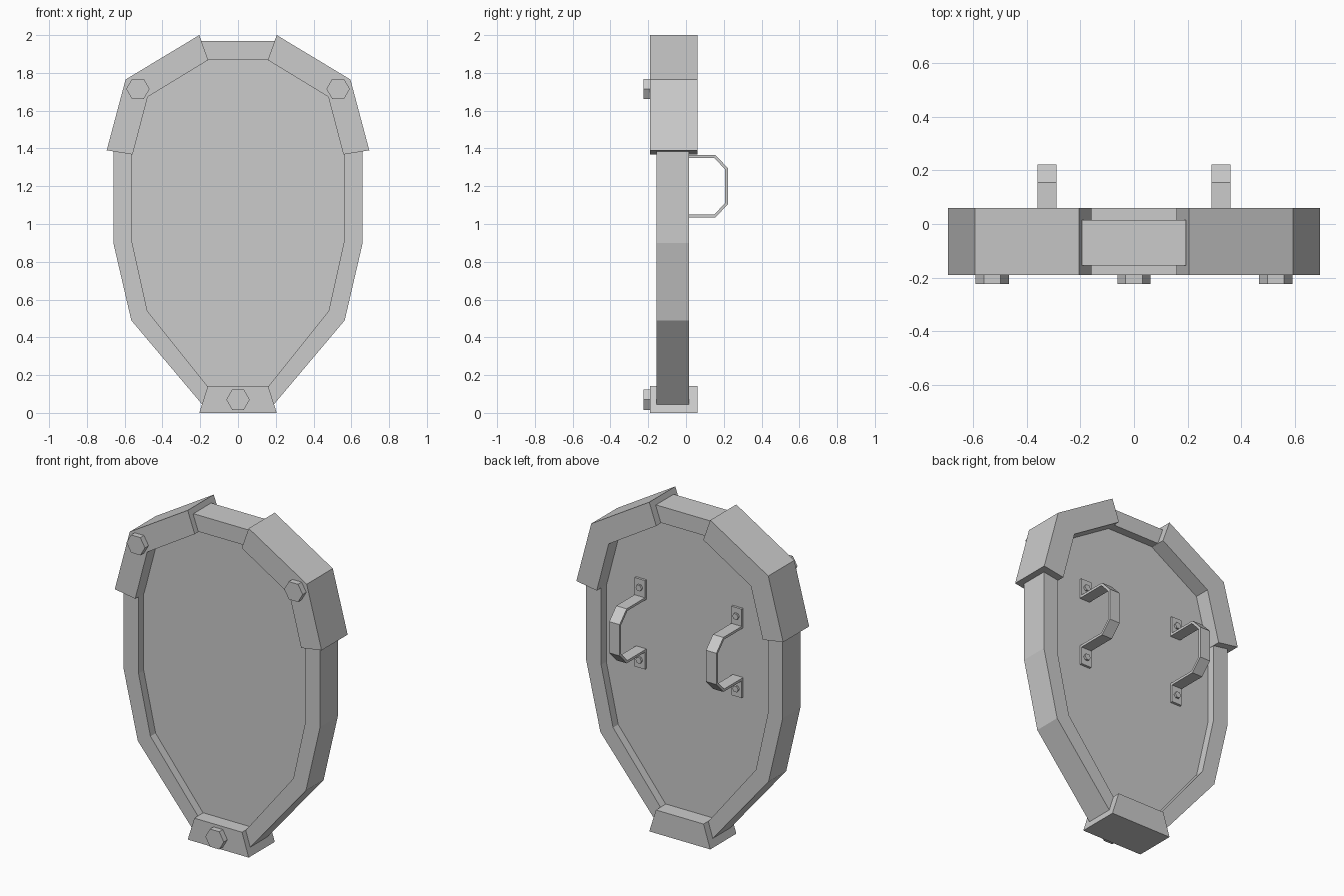
import bpy, bmesh, math
from mathutils import Matrix, Vector

if "Cube" in bpy.data.objects:
    bpy.data.objects.remove(bpy.data.objects["Cube"])

# Right-hand half outlines in (x, z), bottom to top
OUTER = [(0.19, 0.045), (0.565, 0.49), (0.66, 0.9), (0.66, 1.41), (0.565, 1.745), (0.19, 1.97)]
INNER = [(0.16, 0.14), (0.48, 0.54), (0.56, 0.9), (0.56, 1.37), (0.48, 1.675), (0.16, 1.87)]


def finish(name, bm):
    bmesh.ops.recalc_face_normals(bm, faces=bm.faces)
    mesh = bpy.data.meshes.new(name)
    bm.to_mesh(mesh)
    bm.free()
    obj = bpy.data.objects.new(name, mesh)
    bpy.context.collection.objects.link(obj)
    return obj


def full(half):
    return half + [(-x, z) for x, z in reversed(half)]


def prism(name, outline, y0, y1):
    """Extrude an (x, z) outline along y."""
    bm = bmesh.new()
    face = bm.faces.new([bm.verts.new((x, y0, z)) for x, z in outline])
    ext = bmesh.ops.extrude_face_region(bm, geom=[face])
    verts = [v for v in ext["geom"] if isinstance(v, bmesh.types.BMVert)]
    bmesh.ops.translate(bm, vec=(0, y1 - y0, 0), verts=verts)
    return finish(name, bm)


def bolt(name, x, z, r, y0, y1):
    bm = bmesh.new()
    bmesh.ops.create_cone(bm, cap_ends=True, segments=6, radius1=r, radius2=r, depth=y1 - y0)
    pts = [v.co for v in bm.verts]
    # put two hexagon corners on the x axis
    turn = 0 if max(c.x for c in pts) > r * 0.99 else math.radians(30)
    bm.transform(Matrix.Translation((x, (y0 + y1) / 2, z))
                 @ Matrix.Rotation(math.pi / 2, 4, 'X') @ Matrix.Rotation(turn, 4, 'Z'))
    return finish(name, bm)


def rim():
    bm = bmesh.new()
    loops = [[bm.verts.new((x, y, z)) for x, z in full(pts)]
             for pts, y in ((OUTER, -0.155), (OUTER, 0.015), (INNER, 0.015), (INNER, -0.155))]
    n = len(loops[0])
    for k in range(4):
        a, b = loops[k], loops[(k + 1) % 4]
        for i in range(n):
            j = (i + 1) % n
            bm.faces.new((a[i], a[j], b[j], b[i]))
    return finish("rim", bm)


def handle(name, x, width=0.07, t=0.015):
    """Bent strip with mounting feet: (y, z) centreline mirrored about z = 1.2."""
    half = [(-0.028, 0.27), (-0.028, 0.158), (0.152, 0.158), (0.215, 0.092)]
    path = [Vector(p) for p in half + [(y, -z) for y, z in reversed(half)]]
    sides = ([], [])
    for i, p in enumerate(path):
        d0 = (p - path[i - 1]).normalized() if i else None
        d1 = (path[i + 1] - p).normalized() if i < len(path) - 1 else None
        d0, d1 = d0 or d1, d1 or d0
        n0, n1 = Vector((-d0.y, d0.x)), Vector((-d1.y, d1.x))
        m = (n0 + n1).normalized()
        off = m * (t / 2 / m.dot(n0))
        sides[0].append(p + off)
        sides[1].append(p - off)
    bm = bmesh.new()
    rings = []
    for a, b in zip(*sides):
        rings.append([bm.verts.new((x + s * width / 2, q.x, 1.2 + q.y))
                      for q, s in ((a, -1), (a, 1), (b, 1), (b, -1))])
    for r0, r1 in zip(rings, rings[1:]):
        for k in range(4):
            m = (k + 1) % 4
            bm.faces.new((r0[k], r0[m], r1[m], r1[k]))
    bm.faces.new(rings[0])
    bm.faces.new(rings[-1])
    return finish(name, bm)


# Shield body: recessed panel inside a faceted rim
rim()
prism("panel", full(INNER), -0.105, -0.035)

# Bottom guard plate
prism("bottom_guard", [(0.205, 0.0), (0.16, 0.142), (-0.16, 0.142), (-0.205, 0.0)], -0.19, 0.06)
bolt("bottom_guard_bolt", 0, 0.07, 0.062, -0.225, -0.185)

# Mirrored parts: shoulder guards, their bolts and the grip handles
GUARD = [(0.205, 2.0), (0.595, 1.765), (0.695, 1.39), (0.558, 1.368), (0.478, 1.673), (0.158, 1.868)]
for s, side in ((-1, "left"), (1, "right")):
    prism(f"shoulder_guard_{side}", [(s * x, z) for x, z in GUARD], -0.19, 0.06)
    bolt(f"shoulder_bolt_{side}", s * 0.53, 1.715, 0.062, -0.225, -0.185)
    handle(f"handle_{side}", s * 0.325)
    for z, end in ((1.42, "upper"), (0.98, "lower")):
        bolt(f"handle_bolt_{side}_{end}", s * 0.325, z, 0.02, -0.025, -0.008)
